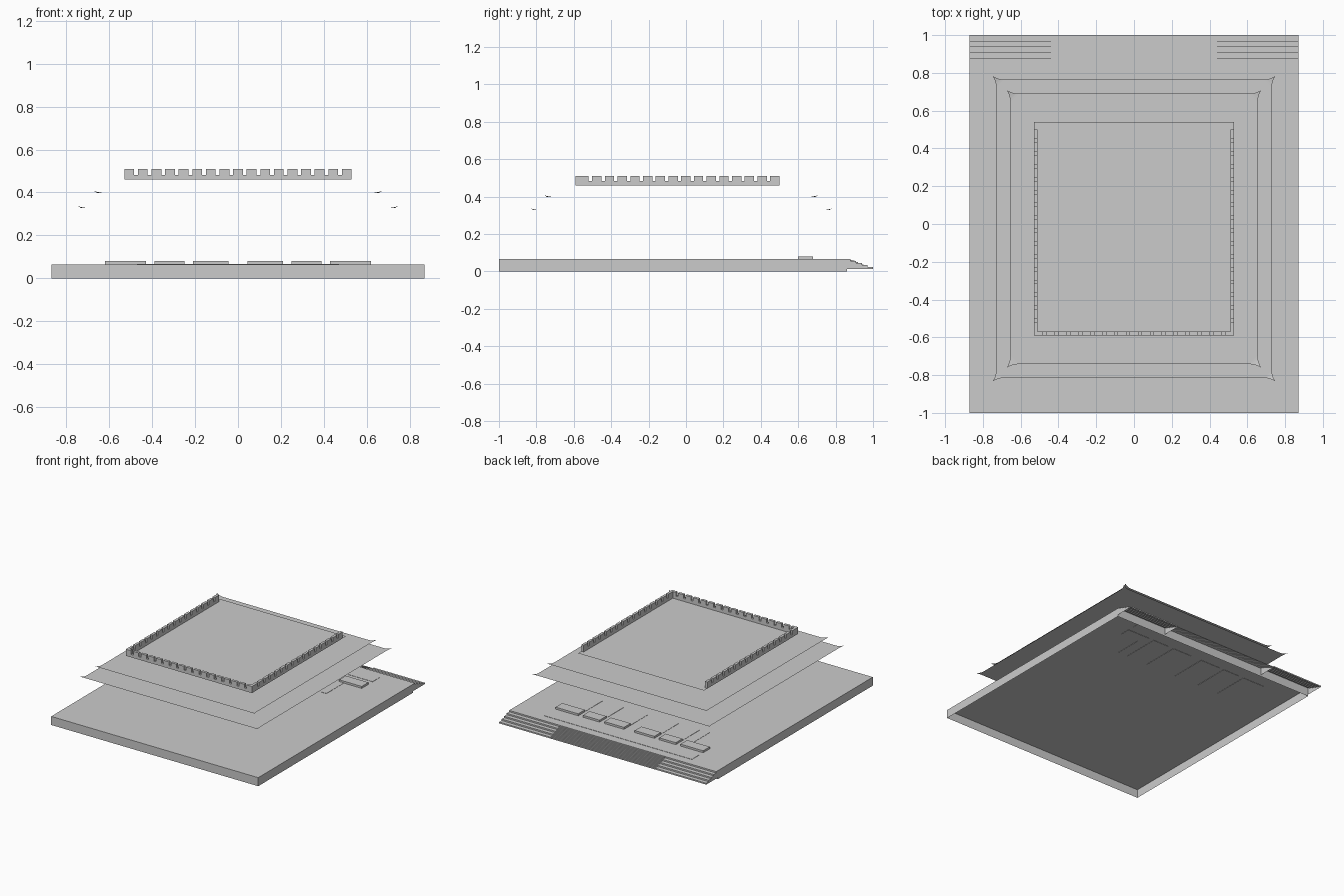
import bpy, bmesh
from mathutils import Vector

if "Cube" in bpy.data.objects:
    bpy.data.objects.remove(bpy.data.objects["Cube"])


def make(name, verts, faces):
    me = bpy.data.meshes.new(name)
    me.from_pydata(verts, [], faces)
    me.update()
    ob = bpy.data.objects.new(name, me)
    bpy.context.collection.objects.link(ob)
    return ob


def box(name, x0, x1, y0, y1, z0, z1):
    v = [(x, y, z) for z in (z0, z1) for x, y in ((x0, y0), (x1, y0), (x1, y1), (x0, y1))]
    f = [(3, 2, 1, 0), (4, 5, 6, 7), (0, 1, 5, 4), (1, 2, 6, 5), (2, 3, 7, 6), (3, 0, 4, 7)]
    return make(name, v, f)


def stairs(name, x0, x1, n):
    """Open-bottomed flight descending towards the back, with end cheeks."""
    y0, y1, z0, z1 = 0.88, 1.0, 0.065, 0.012
    prof = [(0.86, z1), (0.86, z0)]
    for i in range(n):
        y = y0 + (y1 - y0) * i / (n - 1)
        prof += [(y, z0 + (z1 - z0) * i / n), (y, z0 + (z1 - z0) * (i + 1) / n)]
    m = len(prof)
    v = [(x, y, z) for x in (x0, x1) for y, z in prof]
    f = [(i, i + 1, m + i + 1, m + i) for i in range(2, m - 1)]
    f += [tuple(range(m)), tuple(reversed(range(m, 2 * m)))]
    return make(name, v, f)


def parapet(name, start, direction, length, inward, teeth, gap=0.018, thick=0.02):
    """Crenellated wall: a toothed outline extruded through its thickness."""
    z0, zn, z1 = 0.46, 0.482, 0.51
    pitch = (length + gap) / teeth
    prof = [(length, z0), (0, z0)]
    for i in range(teeth):
        a, b = i * pitch, (i + 1) * pitch - gap
        prof += [(a, z1), (b, z1)]
        if i < teeth - 1:
            prof += [(b, zn), (b + gap, zn)]
    s, d, w = Vector(start), Vector(direction), Vector(inward) * thick
    v = []
    for off in (Vector((0, 0)), w):
        for t, z in prof:
            p = s + d * t + off
            v.append((p.x, p.y, z))
    m = len(prof)
    f = [tuple(range(m)), tuple(reversed(range(m, 2 * m)))]
    f += [(i, m + i, m + (i + 1) % m, (i + 1) % m) for i in range(m)]
    ob = make(name, v, f)
    bm = bmesh.new()
    bm.from_mesh(ob.data)
    bmesh.ops.recalc_face_normals(bm, faces=bm.faces)
    bm.to_mesh(ob.data)
    bm.free()
    return ob


def eave(name, hx, yf, yb, z, curl, tip, lift, n=5):
    """Thin flat sheet whose corners flare outwards and curl upwards."""
    bm = bmesh.new()
    ring = []
    for sx, sy in ((-1, -1), (1, -1), (1, 1), (-1, 1)):
        ey = yf if sy < 0 else yb
        rows = []
        for k in range(n + 1):
            t = k / n
            zz = z + lift * t * t
            a, b = -curl * (1 - t) + tip * t, tip * t * t
            on_x = bm.verts.new((sx * (hx + b), ey + sy * a, zz))
            on_y = on_x if k == n else bm.verts.new((sx * (hx + a), ey + sy * b, zz))
            rows.append((on_x, on_y))
        for (a, b), (c, d) in zip(rows, rows[1:]):
            bm.faces.new((a, b, d) if c is d else (a, b, d, c))
        ring += rows[0] if sx * sy > 0 else rows[0][::-1]
    bm.faces.new(ring)
    bm.normal_update()
    for f in bm.faces:
        if f.normal.z < 0:
            f.normal_flip()
    me = bpy.data.meshes.new(name)
    bm.to_mesh(me)
    bm.free()
    ob = bpy.data.objects.new(name, me)
    bpy.context.collection.objects.link(ob)
    return ob


# Terrace: shell with open underside
W, T = 0.87, 0.065
make("terrace",
     [(-W, -1, 0), (W, -1, 0), (W, 0.86, 0), (-W, 0.86, 0),
      (-W, -1, T), (W, -1, T), (W, 0.86, T), (-W, 0.86, T), (W, 0.88, T), (-W, 0.88, T)],
     [(4, 5, 6, 8, 9, 7), (0, 1, 5, 4), (1, 2, 6, 5), (2, 3, 7, 6), (3, 0, 4, 7)])

# Stairs along the back: broad steps at the sides, fine steps in the middle
stairs("left_steps", -W, -0.44, 5)
stairs("right_steps", 0.44, W, 5)
stairs("middle_steps", -0.44, 0.44, 13)

# Low entrance slabs and threshold on the terrace
box("threshold", -0.62, 0.62, 0.73, 0.815, T - 0.002, T + 0.002)
for s, side in ((-1, "left"), (1, "right")):
    for i, (a, b) in enumerate(((0.045, 0.21), (0.25, 0.39), (0.43, 0.62))):
        x0, x1 = sorted((s * a, s * b))
        box(f"{side}_slab_{i}", x0, x1, 0.60, 0.68, T - 0.002, 0.08)
        x0, x1 = sorted((s * a, s * min(b, 0.47)))
        box(f"{side}_floor_panel_{i}", x0, x1, 0.39, 0.60, T - 0.002, T + 0.002)

# Two thin eaves with curled corners
eave("lower_eave", 0.73, -0.815, 0.765, 0.327, 0.04, 0.018, 0.01)
eave("upper_eave", 0.655, -0.742, 0.69, 0.397, 0.045, 0.017, 0.01)

# Roof deck and crenellated parapets on three sides
make("roof_deck", [(-0.53, -0.59, 0.46), (0.53, -0.59, 0.46), (0.53, 0.54, 0.46), (-0.53, 0.54, 0.46)],
     [(0, 1, 2, 3)])
parapet("front_parapet", (-0.53, -0.59), (1, 0), 1.06, (0, 1), 17)
for s, side in ((-1, "left"), (1, "right")):
    parapet(f"{side}_parapet", (s * 0.53, -0.57), (0, 1), 1.07, (-s, 0), 16)
